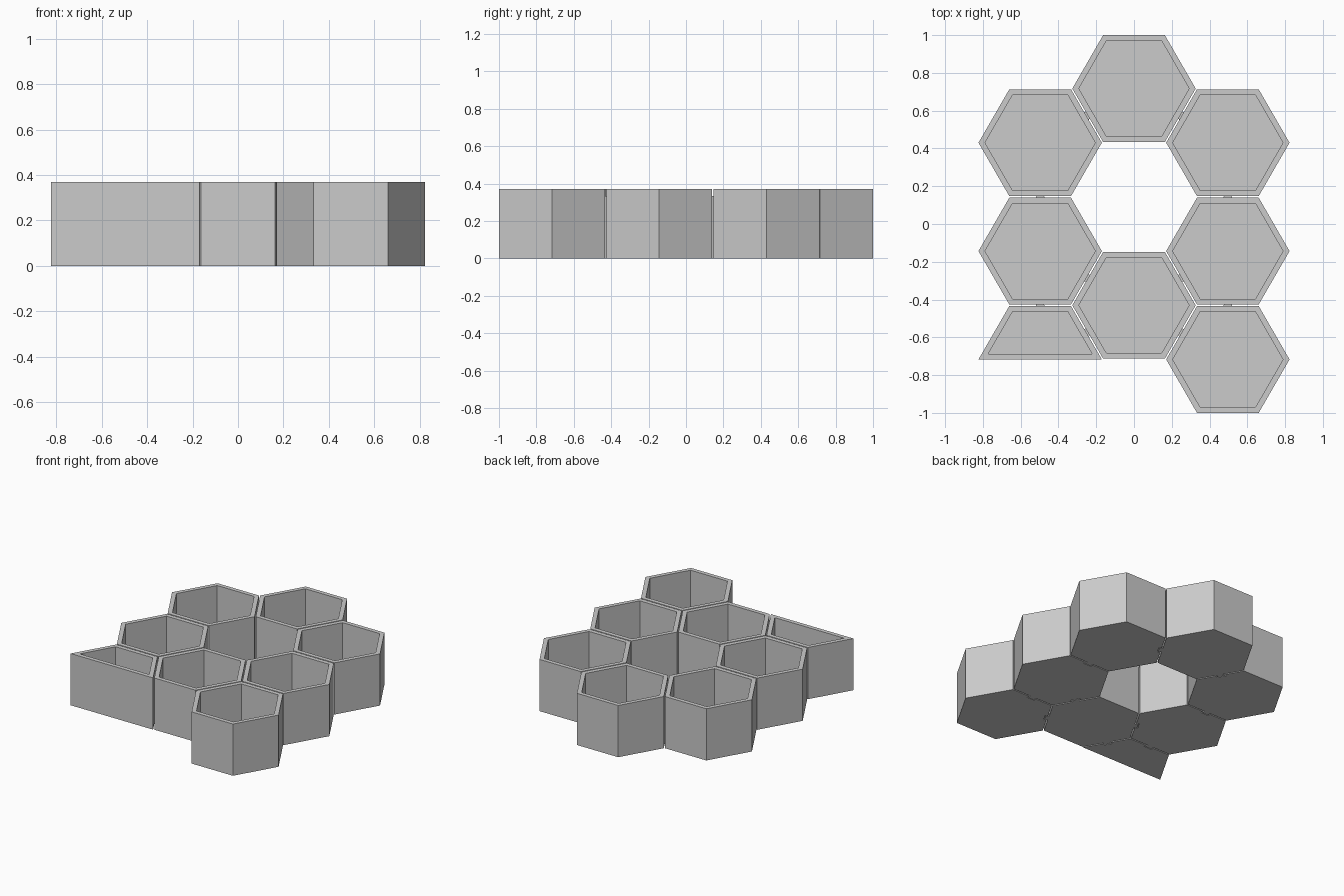
import bpy, bmesh, math
from mathutils import Vector, Matrix

if "Cube" in bpy.data.objects:
    bpy.data.objects.remove(bpy.data.objects["Cube"])

GAP = 0.008                       # clearance between neighbouring cells
STEP = (2 + GAP) / 3.5            # distance between neighbouring cell centres
APO = (STEP - GAP) / 2            # centre to flat side
RAD = APO / math.cos(math.pi / 6)
HEIGHT, WALL, FLOOR = 0.37, 0.03, 0.03
CLIP_H = 0.335                    # height of the dovetail joints

grey = bpy.data.materials.new("plain grey")
grey.diffuse_color = (0.6, 0.6, 0.6, 1)
grey.use_nodes = True
grey.node_tree.nodes["Principled BSDF"].inputs["Base Color"].default_value = grey.diffuse_color


def finish(bm, name):
    bmesh.ops.recalc_face_normals(bm, faces=bm.faces)
    me = bpy.data.meshes.new(name)
    bm.to_mesh(me)
    bm.free()
    me.materials.append(grey)
    ob = bpy.data.objects.new(name, me)
    bpy.context.collection.objects.link(ob)
    return ob


def inset(pts, d):
    """Shrink a convex counter-clockwise outline by d."""
    out = []
    for i, p in enumerate(pts):
        a = (p - pts[i - 1]).normalized()
        b = (pts[(i + 1) % len(pts)] - p).normalized()
        na, nb = Vector((-a.y, a.x)), Vector((-b.y, b.x))
        out.append(p + (na + nb) * d / (1 + na.dot(nb)))
    return out


def cell(name, centre, corners):
    """Open tray: outer wall, rim, inner wall and floor."""
    outer = [centre + RAD * Vector((math.cos(k * math.pi / 3), math.sin(k * math.pi / 3)))
             for k in range(corners)]
    inner = inset(outer, WALL)
    bm = bmesh.new()
    rings = [[bm.verts.new((p.x, p.y, z)) for p in pts]
             for pts, z in ((outer, 0), (outer, HEIGHT), (inner, HEIGHT), (inner, FLOOR))]
    n = len(outer)
    for r, s in zip(rings, rings[1:]):
        for i in range(n):
            j = (i + 1) % n
            bm.faces.new((r[i], r[j], s[j], s[i]))
    bm.faces.new(rings[0])
    bm.faces.new(rings[-1])
    return finish(bm, name)


def dovetail(name, mid, direction, grow, z0, z1):
    """Flared tongue pointing along direction across the gap."""
    start, end = -GAP / 2 - 0.001, GAP / 2 + 0.015 + grow
    profile = [(start, -0.02 - grow), (end, -0.03 - grow),
               (end, 0.03 + grow), (start, 0.02 + grow)]
    bm = bmesh.new()
    low = [bm.verts.new((x, y, z0)) for x, y in profile]
    high = [bm.verts.new((x, y, z1)) for x, y in profile]
    bm.faces.new(low)
    bm.faces.new(high)
    for i in range(4):
        j = (i + 1) % 4
        bm.faces.new((low[i], low[j], high[j], high[i]))
    turn = Matrix.Rotation(math.atan2(direction.y, direction.x), 4, 'Z')
    bm.transform(Matrix.Translation((mid.x, mid.y, 0)) @ turn)
    return finish(bm, name)


# Honeycomb cells around an open middle; the last one is a half cell
COL = STEP * math.cos(math.pi / 6)
TOP = 1 - APO
layout = [(0, 0), (0, 2), (-1, 0.5), (1, 0.5), (-1, 1.5), (1, 1.5), (1, 2.5), (-1, 2.5)]
cells = []
for i, (c, r) in enumerate(layout):
    centre = Vector((c * COL, TOP - r * STEP))
    half = i == len(layout) - 1
    cells.append((centre, cell("half_cell" if half else f"hex_cell_{i + 1}",
                               centre, 4 if half else 6)))

# Dovetail joint on every shared side
for i, (a, _) in enumerate(cells):
    for k, (b, target) in enumerate(cells[i + 1:], i + 1):
        if (b - a).length > STEP * 1.1:
            continue
        mid, d = (a + b) / 2, (b - a).normalized()
        dovetail(f"joint_tongue_{i + 1}_{k + 1}", mid, d, 0, 0, CLIP_H)
        cutter = dovetail(f"slot_cutter_{i + 1}_{k + 1}", mid, d, 0.004, -0.02, CLIP_H + 0.004)
        cutter.hide_render = True
        cutter.hide_viewport = True
        mod = target.modifiers.new("slot", 'BOOLEAN')
        mod.operation = 'DIFFERENCE'
        mod.solver = 'EXACT'
        mod.object = cutter
